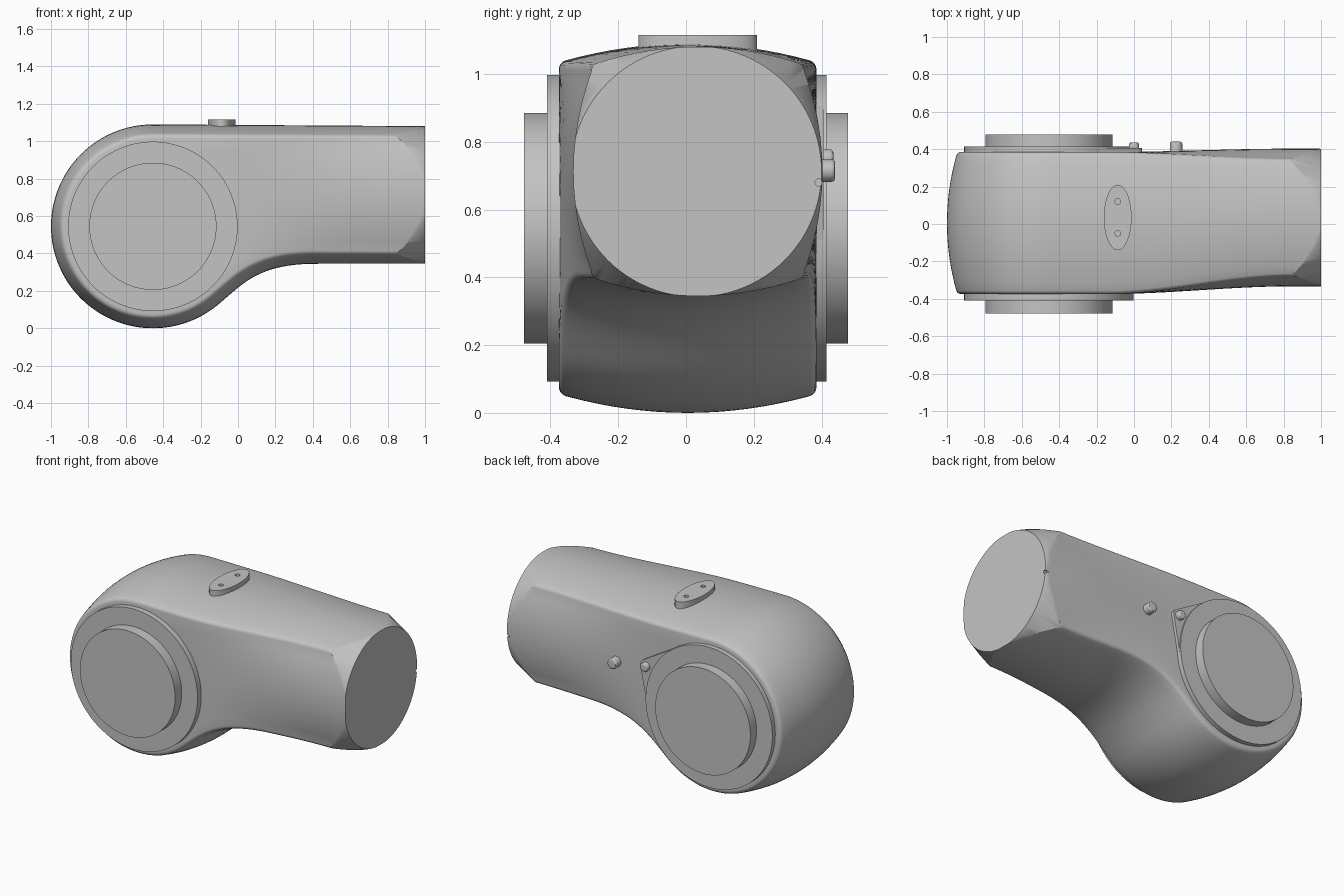
import bpy, bmesh, math
from mathutils import Vector, Matrix

cube = bpy.data.objects.get("Cube")
if cube:
    bpy.data.objects.remove(cube, do_unlink=True)

GREY = bpy.data.materials.new("light_grey")
GREY.use_nodes = True
GREY.diffuse_color = (0.55, 0.55, 0.55, 1)
GREY.node_tree.nodes["Principled BSDF"].inputs["Base Color"].default_value = (0.55, 0.55, 0.55, 1)

HUB = (-0.455, 0.545)      # elbow axis, x and z
HUB_R = 0.545
AXIS = (0.03, 0.7125)      # arm axis, y and z


def finish(name, bm):
    bmesh.ops.recalc_face_normals(bm, faces=bm.faces)
    mesh = bpy.data.meshes.new(name)
    bm.to_mesh(mesh)
    bm.free()
    mesh.materials.append(GREY)
    obj = bpy.data.objects.new(name, mesh)
    bpy.context.collection.objects.link(obj)
    return obj


def activate(obj):
    bpy.ops.object.select_all(action='DESELECT')
    obj.select_set(True)
    bpy.context.view_layer.objects.active = obj


def smooth(obj, angle=30):
    activate(obj)
    bpy.ops.object.shade_smooth_by_angle(angle=math.radians(angle))


def cylinder(name, a, b, r, r2=None, sides=96, chamfer=0, stretch=None):
    """Cylinder or cone from point a to point b."""
    a, b = Vector(a), Vector(b)
    bm = bmesh.new()
    bmesh.ops.create_cone(bm, cap_ends=True, segments=sides, radius1=r,
                          radius2=r if r2 is None else r2, depth=(b - a).length)
    if chamfer:
        rim = [e for e in bm.edges if all(v.co.z > 0 for v in e.verts)]
        bmesh.ops.bevel(bm, geom=rim, offset=chamfer, segments=3, profile=0.5, affect='EDGES')
    if stretch:
        bmesh.ops.scale(bm, vec=stretch, verts=bm.verts)
    turn = (b - a).to_track_quat('Z', 'Y').to_matrix().to_4x4()
    bm.transform(Matrix.Translation((a + b) / 2) @ turn)
    return finish(name, bm)


def boolean(obj, cutter, operation='DIFFERENCE'):
    cutter.hide_render = True
    mod = obj.modifiers.new("cut", 'BOOLEAN')
    mod.operation, mod.solver, mod.object = operation, 'EXACT', cutter
    activate(obj)
    bpy.ops.object.modifier_apply(modifier=mod.name)
    bpy.data.objects.remove(cutter, do_unlink=True)


# ---- body outline: upper and lower curves, both starting at the far elbow tip
def arc(start, end, n=60):
    angles = [math.radians(start + (end - start) * i / n) for i in range(n + 1)]
    return [Vector((HUB[0] + HUB_R * math.cos(t), HUB[1] + HUB_R * math.sin(t))) for t in angles]


def bezier(p, n=40):
    return [p[0] * (1 - t) ** 3 + p[1] * 3 * t * (1 - t) ** 2 + p[2] * 3 * t * t * (1 - t) + p[3] * t ** 3
            for t in (i / n for i in range(1, n + 1))]


def resample(points, n):
    """Evenly spaced points with their left-hand normals."""
    dist = [0]
    for p, q in zip(points, points[1:]):
        dist.append(dist[-1] + (q - p).length)
    out, k = [], 0
    for i in range(n + 1):
        d = dist[-1] * i / n
        while k < len(points) - 2 and dist[k + 1] < d:
            k += 1
        out.append(points[k].lerp(points[k + 1], (d - dist[k]) / (dist[k + 1] - dist[k])))
    normals = []
    for i in range(n + 1):
        t = (out[min(i + 1, n)] - out[max(i - 1, 0)]).normalized()
        normals.append(Vector((-t.y, t.x)))
    return out, normals


STATIONS = 90
upper = arc(180, 90) + [Vector((1.1, 1.08))]
elbow = arc(180, 310)
bend = bezier([elbow[-1], Vector((0.03, 0.241)), Vector((0.11, 0.345)), Vector((0.42, 0.345))])
lower = elbow + bend + [Vector((1.1, 0.345))]
top, top_n = resample(upper, STATIONS)
bot, bot_n = resample(lower, STATIONS)
top_n[0] = bot_n[0] = Vector((-1, 0))
top_n = [n if n.dot(p - Vector(HUB)) > 0 else -n for n, p in zip(top_n, top)]
bot_n = [Vector((-1, 0))] + [-n for n in bot_n[1:]]


# ---- body cross-section: crowned top and bottom, sides that bow out along the arm
FILLET = 0.05
fill = [1 - FILLET * f for f in (0, 0.06, 0.25, 0.6, 1)]
half = fill + [0.95 * i / 8 for i in range(7, 0, -1)]
CROWN = [-u for u in half] + [0] + half[::-1]
SIDE = [1 - i / 6 for i in range(1, 12)]


def blend(x):
    t = min(max((x + 0.15) / 1.0, 0), 1)
    return t * t * (3 - 2 * t)


def inset(u):
    d = max(0, 1 - (1 - abs(u)) / FILLET)
    return 0.055 * u * u + 0.02 * (1 - math.sqrt(max(0, 1 - d * d)))


def crown_point(p, n, u):
    q = p - n * inset(u)
    w = blend(q.x)
    left, right = 0.385 - 0.035 * w, -0.375 + 0.095 * w
    return Vector((q.x, (left + right) / 2 + u * (left - right) / 2, q.y))


def side_point(i, sign, v):
    a = crown_point(top[i], top_n[i], sign)
    b = crown_point(bot[i], bot_n[i], sign)
    p = b.lerp(a, (v + 1) / 2)
    p.y += sign * (1 - v * v) * 0.053 * blend(p.x)
    return p


bm = bmesh.new()
rings = []
for i in range(STATIONS + 1):
    ring = [crown_point(top[i], top_n[i], u) for u in CROWN]
    ring += [side_point(i, 1, v) for v in SIDE]
    ring += [crown_point(bot[i], bot_n[i], -u) for u in CROWN]
    ring += [side_point(i, -1, -v) for v in SIDE]
    rings.append([bm.verts.new(p) for p in ring])
count = len(rings[0])
for r, s in zip(rings, rings[1:]):
    for j in range(count):
        k = (j + 1) % count
        bm.faces.new((r[j], r[k], s[k], s[j]))
bm.faces.new(rings[-1])
bmesh.ops.remove_doubles(bm, verts=bm.verts, dist=0.0002)
body = finish("elbow_body", bm)

# Tapered round mouth, shallow socket and locating notch at the arm end
boolean(body, cylinder("mouth_taper", (-1.2, *AXIS), (1, *AXIS), 1.338, 0.37), 'INTERSECT')
boolean(body, cylinder("socket_cutter", (0.93, *AXIS), (1.2, *AXIS), 0.345))
boolean(body, cylinder("notch_cutter", (0.98, 0.392, 0.68), (1.1, 0.392, 0.68), 0.011, sides=16))
smooth(body)

# Stepped round covers on both sides of the elbow
for side, sign, flange in (("front", -1, 0.41), ("back", 1, 0.415)):
    for part, r, reach in (("flange", 0.453, flange), ("cover", 0.34, 0.478)):
        smooth(cylinder(f"{side}_{part}", (HUB[0], sign * 0.34, HUB[1]),
                        (HUB[0], sign * reach, HUB[1]), r))

# Clamp ear on the back flange
SCREW, PEG = (0.0, 0.75), (0.225, 0.715)
bm = bmesh.new()
for (cx, cz), r, n in ((HUB, 0.45, 96), (SCREW, 0.042, 24)):
    for j in range(n):
        t = math.tau * j / n
        for y in (0.36, 0.406):
            bm.verts.new((cx + r * math.cos(t), y, cz + r * math.sin(t)))
bmesh.ops.convex_hull(bm, input=bm.verts)
smooth(finish("clamp_ear", bm))

# Socket screw in the ear and the peg beside it
for name, (x, z), r, reach in (("clamp_screw", SCREW, 0.028, 0.435), ("locking_peg", PEG, 0.033, 0.44)):
    pin = cylinder(name, (x, 0.36, z), (x, reach, z), r, sides=32, chamfer=0.01)
    boolean(pin, cylinder("hex_cutter", (x, reach - 0.02, z), (x, reach + 0.05, z), r * 0.45, sides=6))
    smooth(pin)

# Oval cap on top with two small holes
cap = cylinder("top_cap", (-0.087, 0.035, 1.05), (-0.087, 0.035, 1.116), 1, stretch=(0.074, 0.175, 1))
for y in (0.12, -0.05):
    boolean(cap, cylinder("hole_cutter", (-0.087, y, 1.1), (-0.087, y, 1.2), 0.015, sides=24))
smooth(cap)
